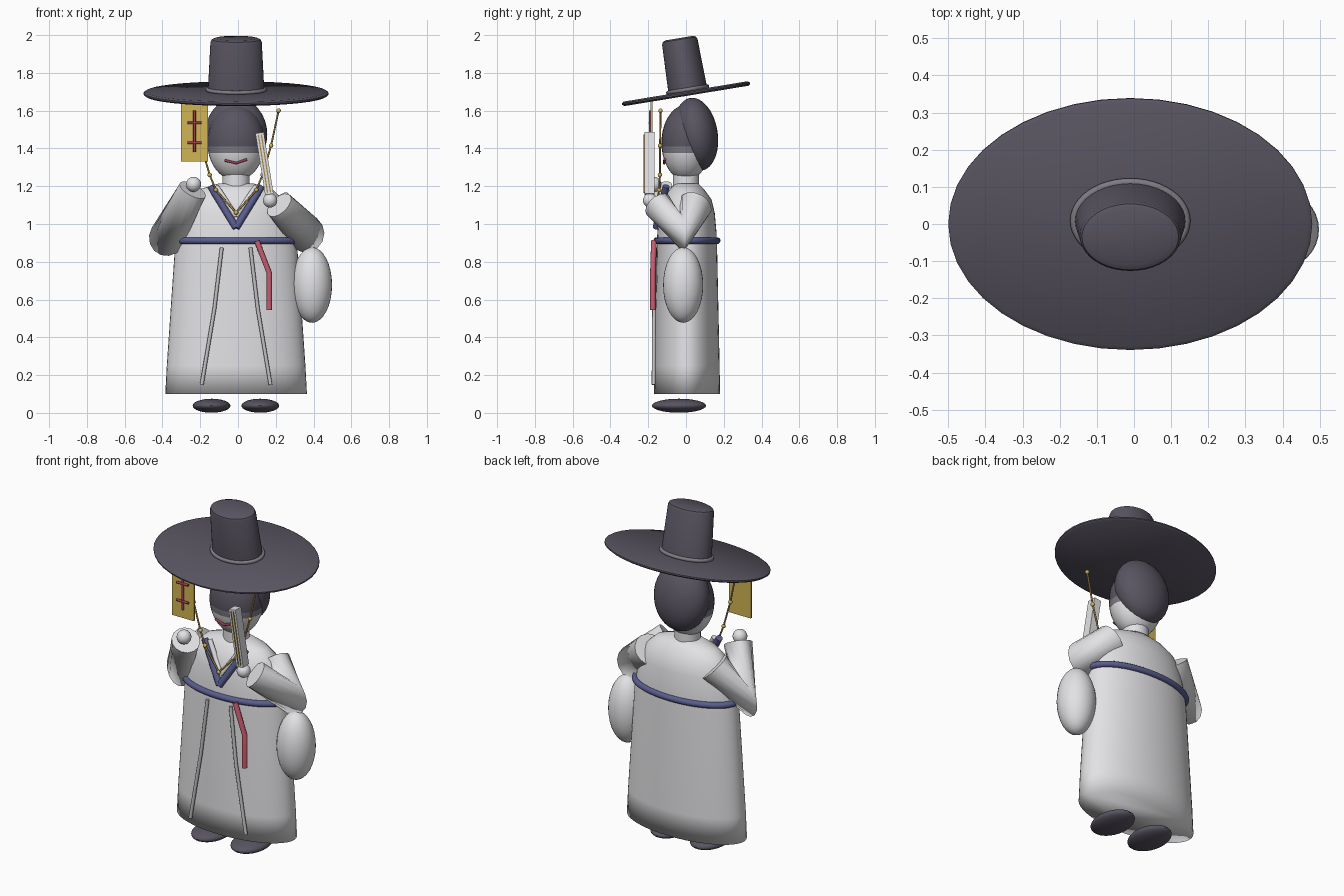
import bpy, bmesh, math
from mathutils import Matrix, Vector

old = bpy.data.objects.get("Cube")
if old:
    bpy.data.objects.remove(old, do_unlink=True)

CX = -0.01  # middle line of the figure


def material(name, rgb):
    m = bpy.data.materials.new(name)
    m.use_nodes = True
    m.diffuse_color = (*rgb, 1)
    m.node_tree.nodes["Principled BSDF"].inputs["Base Color"].default_value = (*rgb, 1)
    return m


white = material("white cloth", (0.76, 0.76, 0.78))
pale = material("pale grey", (0.55, 0.55, 0.57))
dark = material("dark horsehair", (0.10, 0.09, 0.12))
grey = material("band grey", (0.21, 0.20, 0.23))
navy = material("navy trim", (0.10, 0.11, 0.27))
pink = material("red ribbon", (0.58, 0.11, 0.16))
wine = material("wine red", (0.32, 0.05, 0.09))
gold = material("yellow paper", (0.64, 0.46, 0.09))
amber = material("amber", (0.40, 0.26, 0.06))


def finish(name, bm, mat, angle=40):
    bmesh.ops.recalc_face_normals(bm, faces=bm.faces)
    me = bpy.data.meshes.new(name)
    bm.to_mesh(me)
    bm.free()
    ob = bpy.data.objects.new(name, me)
    bpy.context.collection.objects.link(ob)
    me.materials.append(mat)
    bpy.ops.object.select_all(action='DESELECT')
    ob.select_set(True)
    bpy.context.view_layer.objects.active = ob
    bpy.ops.object.shade_smooth_by_angle(angle=math.radians(angle))
    return ob


def loft(name, rings, mat, matrix=Matrix(), sides=40, angle=40):
    """Stack of ellipses given as (x radius, y radius, z), capped at both ends."""
    bm = bmesh.new()
    loops = []
    for rx, ry, z in rings:
        loops.append([bm.verts.new((rx * math.cos(t), ry * math.sin(t), z))
                      for t in (math.tau * i / sides for i in range(sides))])
    for a, b in zip(loops, loops[1:]):
        for i in range(sides):
            j = (i + 1) % sides
            bm.faces.new((a[i], a[j], b[j], b[i]))
    bm.faces.new(loops[0])
    bm.faces.new(loops[-1])
    bm.transform(matrix)
    return finish(name, bm, mat, angle)


def ball(name, loc, radii, mat, tilt=0, seg=32):
    bm = bmesh.new()
    bmesh.ops.create_uvsphere(bm, u_segments=seg, v_segments=seg // 2, radius=1)
    bm.transform(Matrix.Translation(loc) @ Matrix.Rotation(math.radians(tilt), 4, 'X')
                 @ Matrix.Diagonal((*radii, 1)))
    return finish(name, bm, mat)


def box(name, size, matrix, mat):
    bm = bmesh.new()
    bmesh.ops.create_cube(bm, size=1)
    bm.transform(matrix @ Matrix.Diagonal((*size, 1)))
    return finish(name, bm, mat)


def tube(name, points, radius, mat, closed=False, scales=None, res=3):
    cu = bpy.data.curves.new(name, 'CURVE')
    cu.dimensions = '3D'
    cu.bevel_depth = radius
    cu.bevel_resolution = res
    cu.use_fill_caps = True
    sp = cu.splines.new('POLY')
    sp.points.add(len(points) - 1)
    for i, p in enumerate(points):
        sp.points[i].co = (*p, 1)
        sp.points[i].radius = scales[i] if scales else 1
    sp.use_cyclic_u = closed
    sp.use_smooth = True
    cu.materials.append(mat)
    ob = bpy.data.objects.new(name, cu)
    bpy.context.collection.objects.link(ob)
    return ob


def oval(rx, ry, matrix, n=48):
    return [matrix @ Vector((rx * math.cos(math.tau * i / n), ry * math.sin(math.tau * i / n), 0))
            for i in range(n)]


def flip(points):
    return [(2 * CX - x, y, z) for x, y, z in points]


# Robe, belt and shoes
loft("robe", [(0.375, 0.175, 0.10), (0.367, 0.173, 0.25), (0.325, 0.16, 0.86),
              (0.31, 0.157, 0.95), (0.285, 0.147, 1.06), (0.25, 0.13, 1.13),
              (0.19, 0.09, 1.185), (0.09, 0.06, 1.215)], white,
     Matrix.Translation((CX, 0.005, 0)), 48, 180)
tube("belt", oval(0.322, 0.16, Matrix.Translation((CX, 0.005, 0.912))), 0.018, navy, True)
for side, x in (("right", -0.14), ("left", 0.118)):
    ball(side + "_shoe", (x, -0.037, 0.038), (0.1, 0.143, 0.037), dark)

# Skirt pleats and collar, mirrored about the middle line
pleat = [(0.066, -0.163, 0.875), (0.105, -0.169, 0.55), (0.172, -0.172, 0.15)]
collar = [(0.125, -0.105, 1.20), (CX, -0.158, 0.98)]
lining = [(0.095, -0.10, 1.20), (CX, -0.145, 1.04)]
for part, pts, r, mat in (("pleat", pleat, 0.01, pale), ("collar", collar, 0.019, navy),
                          ("lining", lining, 0.014, white)):
    tube("left_" + part, pts, r, mat)
    tube("right_" + part, flip(pts), r, mat)
tube("ribbon", [(0.10, -0.17, 0.91), (0.166, -0.175, 0.74), (0.166, -0.175, 0.545)], 0.015, pink)

# Sleeves folded at the elbow, hands, hanging sleeve pouch
tube("right_sleeve", [(-0.22, 0.05, 1.11), (-0.375, -0.02, 0.93), (-0.24, -0.145, 1.18)],
     0.1, white, scales=(0.9, 1, 0.78), res=5)
tube("left_sleeve", [(0.20, 0.05, 1.10), (0.358, -0.02, 0.95), (0.218, -0.15, 1.10)],
     0.1, white, scales=(0.9, 1, 0.78), res=5)
ball("right_hand", (-0.235, -0.17, 1.21), (0.04, 0.04, 0.04), white, seg=20)
ball("left_hand", (0.17, -0.19, 1.125), (0.038, 0.038, 0.038), white, seg=20)
ball("sleeve_pouch", (0.392, -0.015, 0.677), (0.106, 0.106, 0.2), white)

# Neck and head, with a headband and dark scalp split by height
loft("neck", [(0.072, 0.07, 1.17), (0.072, 0.07, 1.28)], white, Matrix.Translation((CX, 0, 0)))
bm = bmesh.new()
bmesh.ops.create_uvsphere(bm, u_segments=32, v_segments=20, radius=1)
bm.transform(Matrix.Translation((CX, 0, 1.43)) @ Matrix.Diagonal((0.152, 0.13, 0.2, 1)))
for z in (1.375, 1.41):
    bmesh.ops.bisect_plane(bm, geom=bm.verts[:] + bm.edges[:] + bm.faces[:],
                           plane_co=(0, 0, z), plane_no=(0, 0, 1))
for f in bm.faces:
    z = f.calc_center_median().z
    f.material_index = 0 if z < 1.375 else 1 if z < 1.41 else 2
head = finish("head", bm, white)
head.data.materials.append(grey)
head.data.materials.append(dark)
ball("hair", (CX, 0.053, 1.475), (0.165, 0.115, 0.195), dark, tilt=9)
tube("mouth", [(-0.07, -0.111, 1.337), (CX, -0.116, 1.322), (0.048, -0.113, 1.342)], 0.007, wine)

# Tilted hat
tilt = Matrix.Translation((CX, 0, 1.69)) @ Matrix.Rotation(math.radians(9.3), 4, 'X')
loft("hat_brim", [(0.478, 0.332, -0.012), (0.49, 0.343, -0.004),
                  (0.49, 0.343, 0.004), (0.478, 0.332, 0.012)], dark, tilt)
loft("hat_crown", [(0.15, 0.104, 0), (0.136, 0.095, 0.275), (0.13, 0.09, 0.288),
                   (0.11, 0.075, 0.296)], dark, tilt @ Matrix.Translation((0, 0.012, 0)))
tube("hat_band", oval(0.151, 0.105, tilt @ Matrix.Translation((0, 0.012, 0.02))), 0.011, grey, True)

# Beaded chin strings
string = [(0.215, -0.135, 1.60), (0.175, -0.137, 1.415), (0.13, -0.138, 1.26),
          (0.097, -0.142, 1.18), (CX, -0.165, 1.06)]
for side, pts in (("left", string), ("right", flip(string))):
    tube(side + "_string", pts, 0.005, amber)
    for p in pts:
        ball(side + "_bead", p, (0.012, 0.012, 0.012), gold, seg=12)

# Paper charm with painted strokes
box("paper_charm", (0.142, 0.01, 0.32), Matrix.Translation((-0.23, -0.182, 1.49)), gold)
tube("charm_upright", [(-0.23, -0.19, 1.38), (-0.23, -0.19, 1.60)], 0.007, wine)
for z in (1.43, 1.535):
    tube("charm_stroke", [(-0.268, -0.191, z), (-0.192, -0.191, z)], 0.007, wine)

# Folded fan with thin ribs
fan = Matrix.Translation((0.14, -0.193, 1.32)) @ Matrix.Rotation(math.radians(-9), 4, 'Y')
box("folded_fan", (0.045, 0.054, 0.33), fan, white)
for x in (-0.008, 0.008):
    box("fan_rib", (0.006, 0.008, 0.31), fan @ Matrix.Translation((x, -0.027, 0)), amber)
